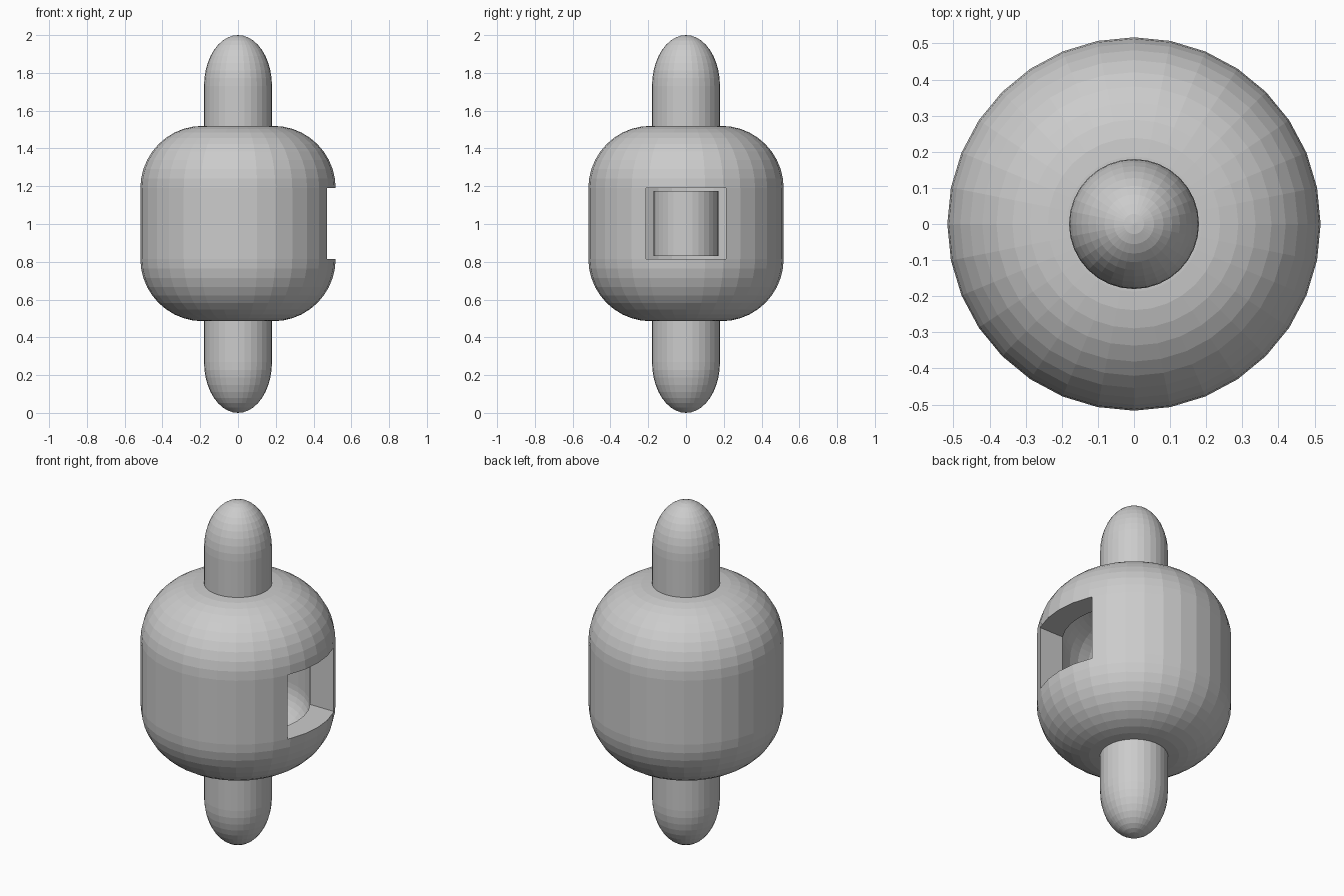
import bpy, bmesh
from math import sin, cos, pi, radians

if "Cube" in bpy.data.objects:
    bpy.data.objects.remove(bpy.data.objects["Cube"])

SIDES = 32
MID = 1.0025      # height of the body centre


def lathe(name, profile):
    """Revolve an (r, z) profile, listed bottom to top, around the z axis."""
    bm = bmesh.new()
    rings = []
    for r, z in profile:
        if r < 1e-5:
            rings.append([bm.verts.new((0, 0, z))])
        else:
            rings.append([bm.verts.new((r * cos(2 * pi * i / SIDES), r * sin(2 * pi * i / SIDES), z))
                          for i in range(SIDES)])
    for a, b in zip(rings, rings[1:]):
        for i in range(SIDES):
            j = (i + 1) % SIDES
            quad = [a[i % len(a)], a[j % len(a)], b[j % len(b)], b[i % len(b)]]
            bm.faces.new(list(dict.fromkeys(quad)))
    # close open ends with flat caps
    for ring in (rings[0], rings[-1]):
        if len(ring) > 1:
            bm.faces.new(ring)
    bmesh.ops.recalc_face_normals(bm, faces=bm.faces)
    me = bpy.data.meshes.new(name)
    bm.to_mesh(me)
    bm.free()
    ob = bpy.data.objects.new(name, me)
    bpy.context.collection.objects.link(ob)
    return ob


def rounded_drum(name, half, corner):
    """Drum as tall as it is wide, with rounded rims."""
    c = half - corner
    upper = [(c + corner * cos(radians(9 * k)), c + corner * sin(radians(9 * k))) for k in range(11)]
    lower = [(r, -z) for r, z in reversed(upper)]
    return lathe(name, [(r, z + MID) for r, z in lower + upper])


def cut(target, cutter):
    cutter.hide_render = True
    cutter.hide_viewport = True
    mod = target.modifiers.new("cut", 'BOOLEAN')
    mod.operation = 'DIFFERENCE'
    mod.solver = 'EXACT'
    mod.object = cutter


# hollow outer shell
shell = rounded_drum("shell", 0.517, 0.33)
cavity = rounded_drum("cavity_cutter", 0.381, 0.194)
cut(shell, cavity)

# rectangular window on the right side
bpy.ops.mesh.primitive_cube_add(size=1, location=(0.5, 0, MID))
window = bpy.context.object
window.name = "window_cutter"
window.scale = (0.5, 0.424, 0.376)
cut(shell, window)

# core seen through the window
lathe("core", [(0.1725, MID - 0.1725), (0.1725, MID + 0.1725)])

# domed rods above and below
dome = [(0.18 * cos(radians(9 * k)), 1.73 + 0.27 * sin(radians(9 * k))) for k in range(11)]
rod = [(0.18, 1.21)] + dome
lathe("top_rod", rod)
lathe("bottom_rod", [(r, 2 - z) for r, z in reversed(rod)])
